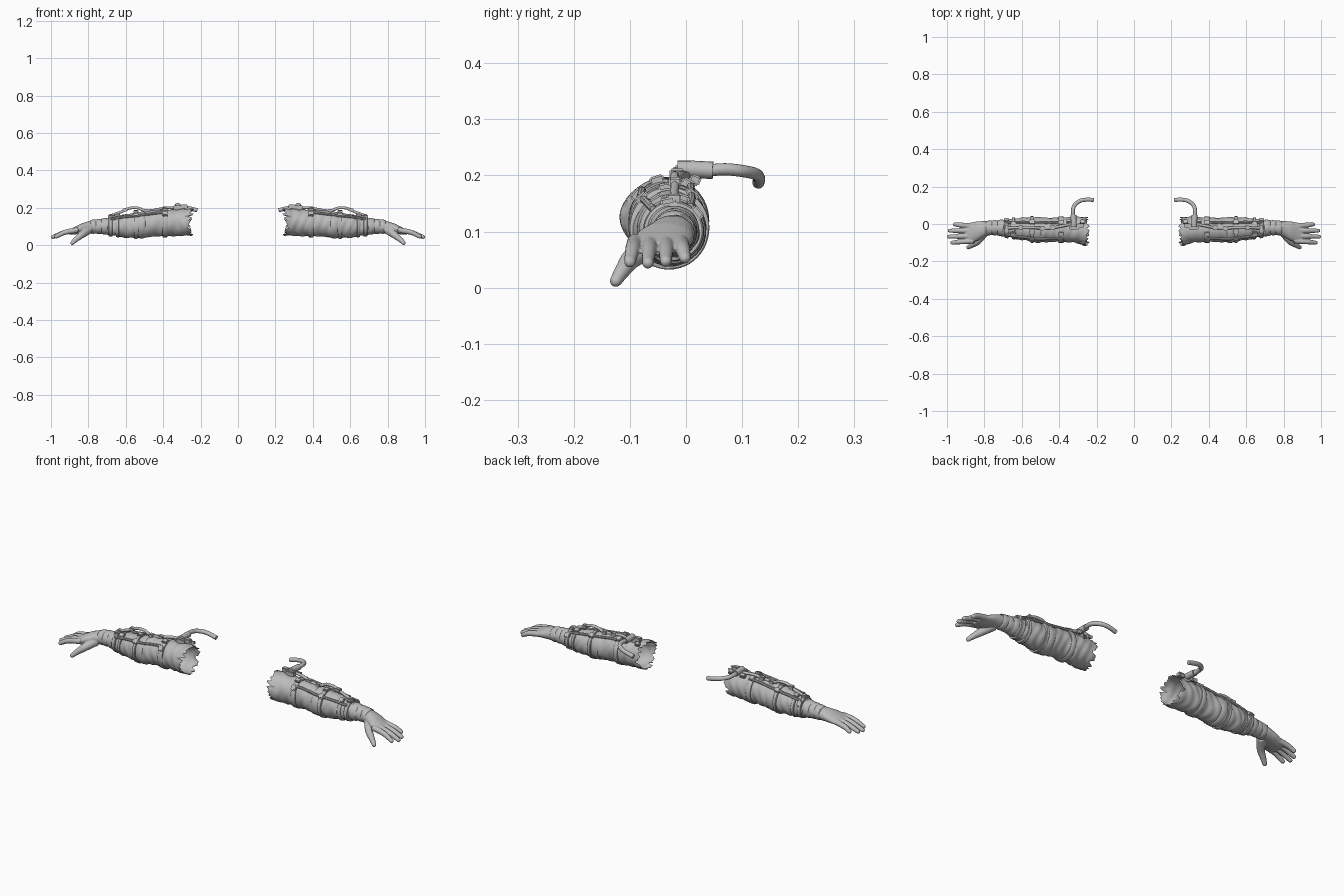
import bpy, bmesh, math, random
from mathutils import Vector, Matrix

random.seed(4)
cube = bpy.data.objects.get("Cube")
if cube:
    bpy.data.objects.remove(cube, do_unlink=True)

grey = bpy.data.materials.new("plain grey")
grey.use_nodes = True
grey.diffuse_color = (0.5, 0.5, 0.5, 1)
grey.node_tree.nodes["Principled BSDF"].inputs["Base Color"].default_value = (0.5, 0.5, 0.5, 1)
made = []

# Arm cross-sections: x, centre y, centre z, half width, half height
ARM = [(.25, -.04, .125, .078, .072), (.33, -.03, .12, .068, .071),
       (.43, -.031, .118, .064, .07), (.51, -.032, .108, .067, .069),
       (.60, -.026, .103, .060, .063), (.68, -.022, .101, .047, .047),
       (.74, -.02, .101, .038, .038), (.80, -.022, .098, .036, .034)]


def section(x):
    for a, b in zip(ARM, ARM[1:]):
        if x <= b[0] or b is ARM[-1]:
            t = max(0, (x - a[0]) / (b[0] - a[0]))
            t = t * t * (3 - 2 * t) * .5 + t * .5
            return [p + (q - p) * t for p, q in zip(a[1:], b[1:])]


def surf(x, angle, out=0.0):
    """Point on the arm; angle runs from the top towards the back."""
    cy, cz, ry, rz = section(x)
    return Vector((x, cy + (ry + out) * math.sin(angle), cz + (rz + out) * math.cos(angle)))


def skin(bm, rings, cap=False, loop=False):
    """Joins rings of points into a tube of quads."""
    vs = [[bm.verts.new(p) for p in r] for r in rings]
    n = len(vs[0])
    pairs = list(zip(vs, vs[1:])) + ([(vs[-1], vs[0])] if loop else [])
    for a, b in pairs:
        for i in range(n):
            j = (i + 1) % n
            bm.faces.new((a[i], a[j], b[j], b[i]))
    if cap:
        bm.faces.new(vs[0])
        bm.faces.new(vs[-1])


def finish(name, bm):
    """Turns the left-side shape into an object mirrored to both sides."""
    bmesh.ops.recalc_face_normals(bm, faces=bm.faces)
    me = bpy.data.meshes.new(name)
    bm.to_mesh(me)
    bm.free()
    me.materials.append(grey)
    ob = bpy.data.objects.new(name, me)
    bpy.context.collection.objects.link(ob)
    made.append(ob)
    return ob


def tube(bm, path, radii, sides=14, steps=5, round_end=True):
    """Sweeps a circle along a smoothed path."""
    pts = [Vector(p) for p in path]
    ext = [2 * pts[0] - pts[1]] + pts + [2 * pts[-1] - pts[-2]]
    line, rad = [], []
    for i in range(len(pts) - 1):
        a, b, c, d = ext[i:i + 4]
        for s in range(steps):
            t = s / steps
            line.append(.5 * (2 * b + (c - a) * t + (2 * a - 5 * b + 4 * c - d) * t * t
                              + (3 * b - a - 3 * c + d) * t ** 3))
            rad.append(radii[i] + (radii[i + 1] - radii[i]) * t)
    line.append(pts[-1])
    rad.append(radii[-1])
    if round_end:
        tip = (line[-1] - line[-2]).normalized()
        for a in (.5, 1.0, 1.4):
            line.append(pts[-1] + tip * radii[-1] * math.sin(a))
            rad.append(radii[-1] * math.cos(a))
    rings, up = [], None
    for i, p in enumerate(line):
        d = (line[min(i + 1, len(line) - 1)] - line[max(i - 1, 0)]).normalized()
        up = d.orthogonal() if up is None else up - d * up.dot(d)
        up.normalize()
        side = d.cross(up)
        rings.append([p + rad[i] * (up * math.cos(k * math.tau / sides)
                      + side * math.sin(k * math.tau / sides)) for k in range(sides)])
    skin(bm, rings, cap=True)


def band(name, x, width, thick, bulge=False, seg=48):
    """A closed strap or padded cuff around the arm."""
    h = width / 2
    if bulge:
        prof = [(h * math.cos(a), -.003 + thick * math.sin(a))
                for a in [math.pi * i / 8 for i in range(9)]]
    else:
        prof = [(-h, -.004), (-h, thick * .7), (-h * .8, thick), (h * .8, thick),
                (h, thick * .7), (h, -.004)]
    bm = bmesh.new()
    skin(bm, [[surf(x + dx, k * math.tau / seg, dr) for dx, dr in prof]
              for k in range(seg)], loop=True)
    return finish(name, bm)


def block(name, items, edge=.003):
    """Bevelled boxes: (centre, size, tilt about x)."""
    bm = bmesh.new()
    for c, size, tilt in items:
        bmesh.ops.create_cube(bm, size=1, matrix=Matrix.Translation(c)
                              @ Matrix.Rotation(-tilt, 4, 'X') @ Matrix.Diagonal((*size, 1)))
    bmesh.ops.bevel(bm, geom=bm.edges[:], offset=edge, segments=2, affect='EDGES')
    return finish(name, bm)


# Sleeve with soft folds and a torn upper end
SEG, ROWS = 56, 70
bm = bmesh.new()
rings = []
torn = [random.uniform(-.012, .022) if k % 3 else random.uniform(-.016, 0) for k in range(SEG)]
for r in range(ROWS):
    x = .262 + .528 * r / (ROWS - 1)
    ring = []
    for k in range(SEG):
        a = math.tau * k / SEG
        fold = .0016 * math.sin(150 * x + 2.5 * math.sin(a * 2)) + .0012 * math.sin(70 * x + 3 * a)
        p = surf(x, a, fold)
        p.x += torn[k] * max(0, 1 - r / 4) - .012 * abs(math.cos(a)) * max(0, 1 - r / 8)
        ring.append(p)
    rings.append(ring)
skin(bm, rings)
sleeve = finish("sleeve", bm)
shell = sleeve.modifiers.new("thickness", 'SOLIDIFY')
shell.thickness, shell.offset = .003, -1

# Straps and wrist cuffs
band("upper_strap", .39, .026, .006)
band("elbow_pad", .515, .04, .006, bulge=True)
band("elbow_strap", .545, .018, .007)
band("forearm_strap", .645, .016, .006)
band("wrist_strap", .682, .02, .007)
for i, x in enumerate((.715, .745, .775)):
    band("glove_cuff_%d" % (i + 1), x, .034, .0055, bulge=True)

# Hand: palm, fingers and thumb blended into one form
bm = bmesh.new()
palm = [(.76, -.02, .1, .034, .031), (.80, -.026, .096, .042, .032), (.84, -.038, .088, .052, .027),
        (.88, -.048, .076, .054, .019), (.905, -.05, .07, .048, .012)]
skin(bm, [[(x, cy + ry * math.sin(k * math.tau / 24), cz + rz * math.cos(k * math.tau / 24))
           for k in range(24)] for x, cy, cz, ry, rz in palm], cap=True)
for base_y, tip_y, tip_x, tip_z in ((-.01, -.002, .958, .053), (-.035, -.036, .985, .047),
                                    (-.063, -.068, .99, .044), (-.09, -.1, .972, .046)):
    mid = (.925, (base_y + tip_y) / 2, .069)
    tube(bm, [(.855, base_y, .082), mid, (tip_x, tip_y, tip_z)], [.015, .0135, .0105])
tube(bm, [(.80, -.045, .082), (.835, -.092, .056), (.865, -.112, .032), (.886, -.125, .012)],
     [.024, .019, .0145, .011])
hand = finish("hand", bm)
blend = hand.modifiers.new("blend", 'REMESH')
blend.mode, blend.voxel_size, blend.use_smooth_shade = 'VOXEL', .0025, True
soft = hand.modifiers.new("soften", 'SMOOTH')
soft.factor, soft.iterations = .5, 4

# Buckles and clips set on the straps
clips = []
for x, angles in ((.39, (-.9, -.3, .5)), (.545, (-.75, -.1, .6)), (.645, (-.5, .3)), (.682, (-.2, .9))):
    for a in angles:
        clips.append((surf(x, a, .007), (.028, .026, .014), a))
block("buckles", clips)

# Flat strips that run along the arm between the straps
bm = bmesh.new()
for a in (-.75, .6):
    for lo, hi in ((.39, .545), (.545, .682)):
        tube(bm, [surf(lo + (hi - lo) * i / 4, a, .005) for i in range(5)], [.007] * 5, 8, 3, False)
finish("side_strips", bm)

# Raised feed pipe arching along the top
bm = bmesh.new()
tube(bm, [(.335, 0, .2), (.39, -.012, .2), (.45, -.022, .187), (.5, -.022, .186), (.535, -.02, .199),
          (.58, -.02, .198), (.625, -.02, .178), (.685, -.022, .157)], [.0075] * 8, 12)
finish("feed_pipe", bm)
block("pipe_joints", [((.435, -.02, .19), (.03, .022, .02), 0), ((.49, -.022, .185), (.026, .024, .018), 0),
                      ((.605, -.02, .188), (.026, .022, .018), 0),
                      ((.68, -.022, .158), (.022, .026, .018), 0)])

# Hose fitting at the shoulder end
bm = bmesh.new()
tube(bm, [(.322, -.015, .211), (.322, .01, .211), (.324, .048, .209)], [.0155] * 3, 16, 2, False)
finish("hose_fitting", bm)
block("fitting_mount", [((.32, -.016, .197), (.05, .026, .03), 0), ((.288, -.01, .207), (.035, .024, .022), 0),
                        ((.275, .012, .192), (.025, .02, .016), .4), ((.345, .016, .192), (.03, .02, .018), .4)])

# Curved hose with an open cut end
bm = bmesh.new()
tube(bm, [(.324, .04, .209), (.327, .07, .211), (.318, .1, .208), (.29, .123, .203),
          (.255, .13, .196), (.217, .129, .187)], [.0108] * 6, 16, 6, False)
finish("hose", bm)

# Mirror every part and smooth the curved surfaces
bpy.ops.object.select_all(action='DESELECT')
for ob in made:
    mirror = ob.modifiers.new("other_side", 'MIRROR')
    mirror.use_mirror_merge = False
    ob.select_set(True)
bpy.context.view_layer.objects.active = made[0]
bpy.ops.object.shade_smooth_by_angle(angle=math.radians(40))
